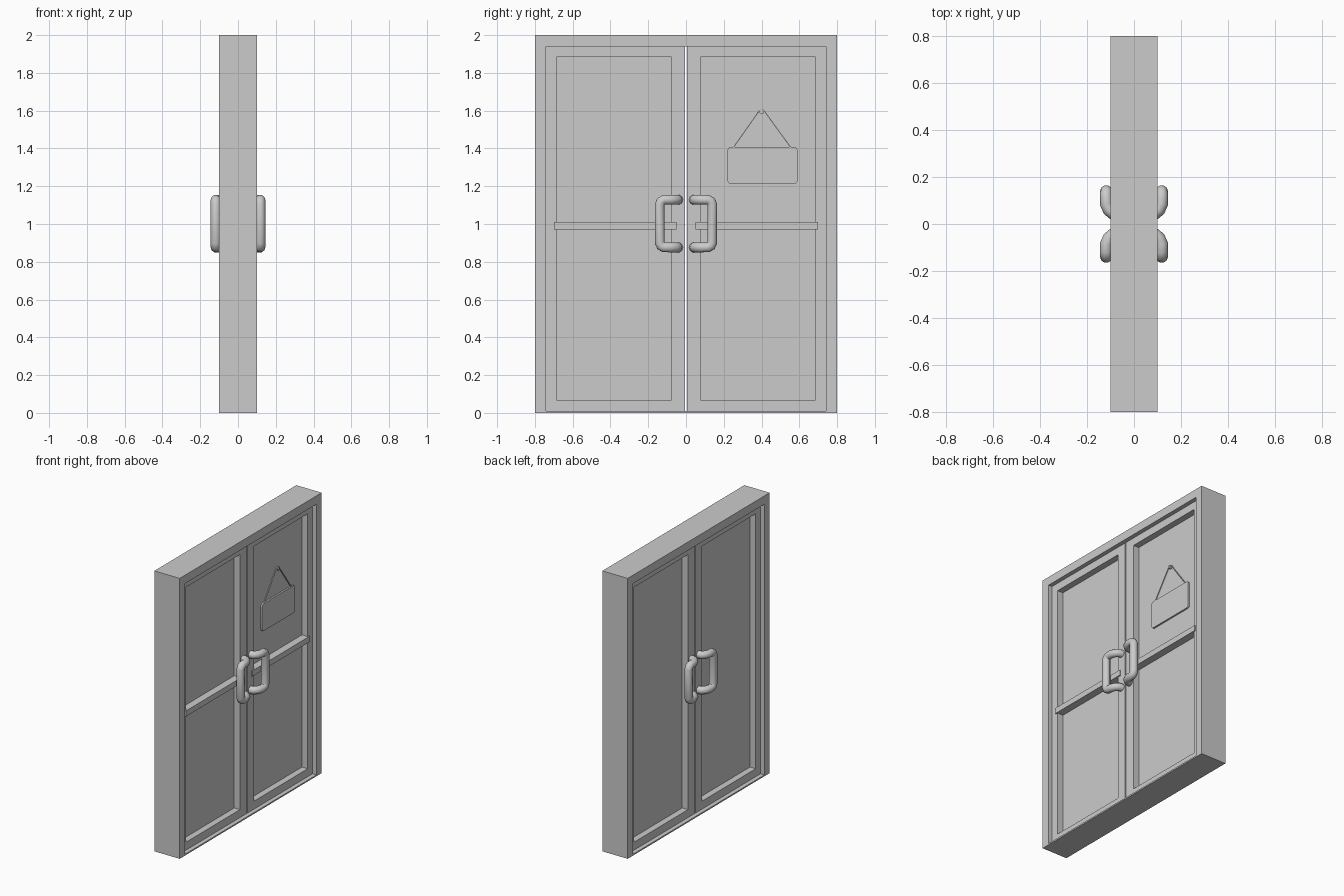
import bpy, bmesh, math

if "Cube" in bpy.data.objects:
    bpy.data.objects.remove(bpy.data.objects["Cube"])


def make_object(name, bm):
    bmesh.ops.recalc_face_normals(bm, faces=bm.faces[:])
    mesh = bpy.data.meshes.new(name)
    bm.to_mesh(mesh)
    bm.free()
    obj = bpy.data.objects.new(name, mesh)
    bpy.context.collection.objects.link(obj)
    return obj


def smooth(obj, angle=35):
    bpy.ops.object.select_all(action='DESELECT')
    obj.select_set(True)
    bpy.context.view_layer.objects.active = obj
    bpy.ops.object.shade_smooth_by_angle(angle=math.radians(angle))


def prism(name, profile, x0, x1):
    """Extrude a closed (y, z) profile along x."""
    bm = bmesh.new()
    face = bm.faces.new([bm.verts.new((x0, y, z)) for y, z in profile])
    ext = bmesh.ops.extrude_face_region(bm, geom=[face])
    for v in ext['geom']:
        if isinstance(v, bmesh.types.BMVert):
            v.co.x = x1
    return make_object(name, bm)


def rect(y0, y1, z0, z1):
    return [(y0, z0), (y1, z0), (y1, z1), (y0, z1)]


def ring(name, outer, inner, half):
    """Rectangular frame with an opening, symmetric in x."""
    bm = bmesh.new()
    loops = [[bm.verts.new((x, y, z)) for y, z in prof]
             for x, prof in ((half, outer), (half, inner), (-half, inner), (-half, outer))]
    for a in range(4):
        l0, l1 = loops[a], loops[(a + 1) % 4]
        for i in range(4):
            j = (i + 1) % 4
            bm.faces.new((l0[i], l0[j], l1[j], l1[i]))
    return make_object(name, bm)


def tube(name, points, radius, res=3):
    cu = bpy.data.curves.new(name, 'CURVE')
    cu.dimensions = '3D'
    cu.bevel_depth = radius
    cu.bevel_resolution = res
    cu.use_fill_caps = True
    sp = cu.splines.new('POLY')
    sp.points.add(len(points) - 1)
    for p, co in zip(sp.points, points):
        p.co = (*co, 1)
    obj = bpy.data.objects.new(name, cu)
    bpy.context.collection.objects.link(obj)
    bpy.ops.object.select_all(action='DESELECT')
    obj.select_set(True)
    bpy.context.view_layer.objects.active = obj
    bpy.ops.object.convert(target='MESH')
    smooth(bpy.context.view_layer.objects.active, 50)


def rounded(cy, cz, w, h, r, n=5):
    pts = []
    for k, (sy, sz) in enumerate(((1, 1), (-1, 1), (-1, -1), (1, -1))):
        for i in range(n):
            a = math.pi / 2 * (k + i / (n - 1))
            pts.append((cy + sy * (w / 2 - r) + r * math.cos(a),
                        cz + sz * (h / 2 - r) + r * math.sin(a)))
    return pts


# Outer frame with a thin sill
ring("door_frame", rect(-0.8, 0.8, 0, 2), rect(-0.742, 0.742, 0.01, 1.94), 0.1)

# Upper half of a pull handle (x, y, z) for the right leaf, outer side
half = [(0.06, 0.042, 1.128), (0.09, 0.045, 1.128), (0.107, 0.06, 1.128),
        (0.118, 0.085, 1.128), (0.118, 0.117, 1.128), (0.118, 0.132, 1.12),
        (0.118, 0.139, 1.103)]
grip = half + [(x, y, 2.004 - z) for x, y, z in reversed(half)]

for s, side in ((-1, "left"), (1, "right")):
    # Door leaf, recessed panel and cross bar
    ring(side + "_leaf", rect(s * 0.005, s * 0.742, 0.01, 1.94),
         rect(s * 0.078, s * 0.685, 0.067, 1.885), 0.07)
    prism(side + "_panel", rect(s * 0.078, s * 0.685, 0.067, 1.885), -0.025, 0.025)
    prism(side + "_cross_bar", rect(s * 0.05, s * 0.70, 0.97, 1.01), 0.025, 0.078)
    # Handles on both faces
    for t, face in ((1, "outer"), (-1, "inner")):
        tube(f"{side}_{face}_handle", [(t * x, s * y, z) for x, y, z in grip], 0.027)

# Hanging sign: plate, cord and peg
smooth(prism("sign_plate", rounded(0.405, 1.31, 0.37, 0.196, 0.018), 0.025, 0.037))
tube("sign_cord", [(0.031, 0.25, 1.405), (0.031, 0.386, 1.598), (0.031, 0.394, 1.605),
                   (0.031, 0.407, 1.605), (0.031, 0.415, 1.598), (0.031, 0.555, 1.405)],
     0.004, 1)
peg = [(0.40 + 0.012 * math.cos(a * math.pi / 8), 1.594 + 0.012 * math.sin(a * math.pi / 8))
       for a in range(16)]
smooth(prism("sign_peg", peg, 0.025, 0.04))
